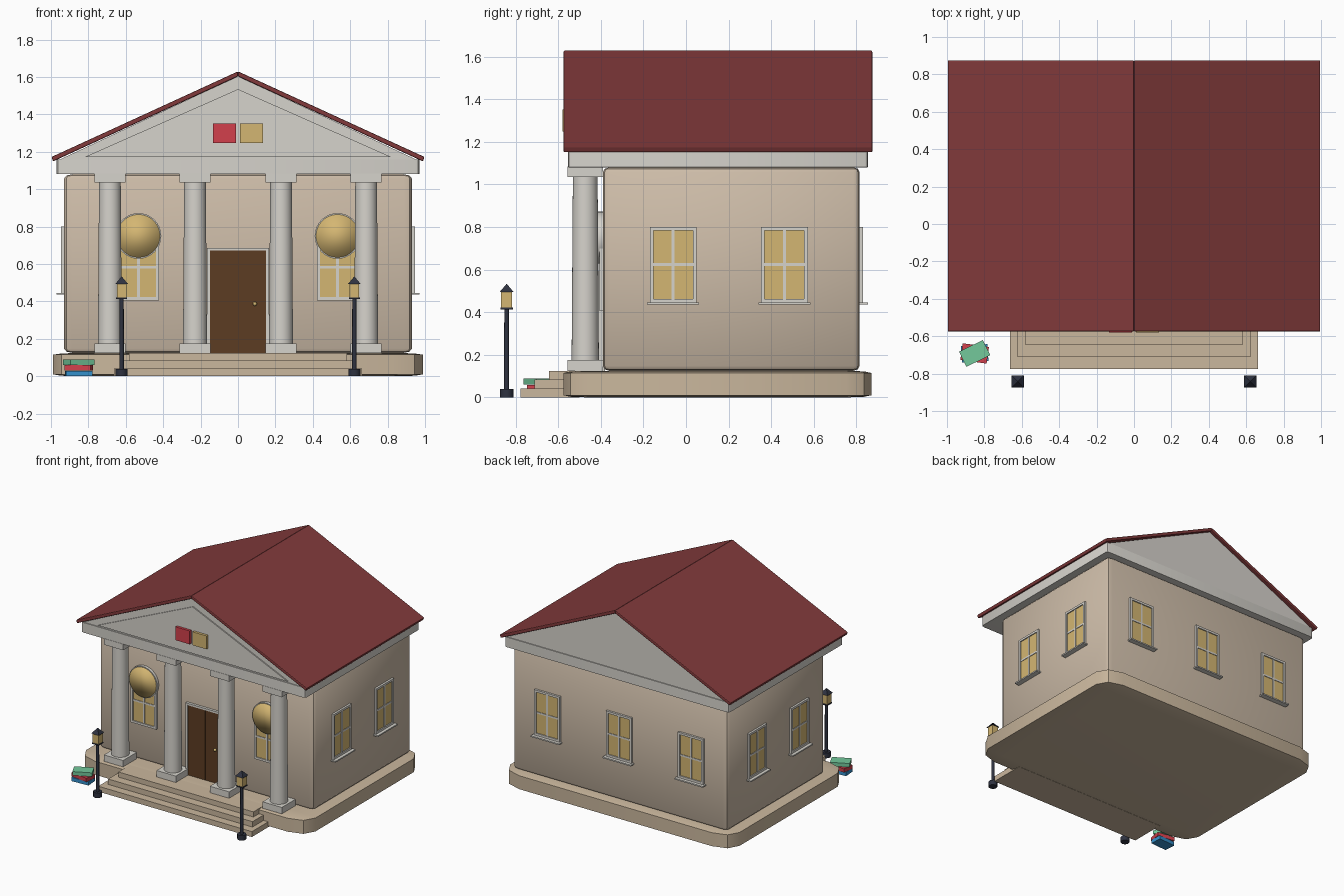
import bpy, bmesh, math
from mathutils import Matrix, Vector

if "Cube" in bpy.data.objects:
    bpy.data.objects.remove(bpy.data.objects["Cube"])


def mat(name, r, g, b):
    m = bpy.data.materials.new(name)
    lin = lambda c: ((c / 255 + 0.055) / 1.055) ** 2.4
    m.diffuse_color = (lin(r), lin(g), lin(b), 1)
    m.use_nodes = True
    m.node_tree.nodes["Principled BSDF"].inputs["Base Color"].default_value = m.diffuse_color
    return m


WALL = mat("wall_beige", 205, 188, 168)
STONE = mat("stone_tan", 202, 183, 157)
TRIM = mat("trim_grey", 214, 211, 204)
ROOF = mat("roof_red", 130, 58, 59)
GLASS = mat("window_gold", 212, 182, 114)
WOOD = mat("door_brown", 92, 60, 34)
IRON = mat("lamp_iron", 46, 50, 64)
BLUE = mat("book_blue", 52, 145, 205)
RED = mat("book_red", 210, 64, 76)
GREEN = mat("book_green", 115, 200, 155)


def finish(name, bm, material, smooth=None):
    bmesh.ops.recalc_face_normals(bm, faces=bm.faces)
    me = bpy.data.meshes.new(name)
    bm.to_mesh(me)
    bm.free()
    me.materials.append(material)
    ob = bpy.data.objects.new(name, me)
    bpy.context.collection.objects.link(ob)
    if smooth:
        bpy.ops.object.select_all(action='DESELECT')
        ob.select_set(True)
        bpy.context.view_layer.objects.active = ob
        bpy.ops.object.shade_smooth_by_angle(angle=math.radians(smooth))
    return ob


def box(name, material, x, y, z, bevel=0, seg=2, m=None):
    """Box from (min, max) ranges; bevel is relative to the box size."""
    bm = bmesh.new()
    bmesh.ops.create_cube(bm, size=1)
    if bevel:
        bmesh.ops.bevel(bm, geom=bm.edges[:], offset=bevel, segments=seg,
                        profile=0.5, affect='EDGES')
    size = Vector((x[1] - x[0], y[1] - y[0], z[1] - z[0]))
    mid = Vector((sum(x) / 2, sum(y) / 2, sum(z) / 2))
    bm.transform((m or Matrix()) @ Matrix.Translation(mid) @ Matrix.Diagonal(size).to_4x4())
    return finish(name, bm, material, 35 if bevel else None)


def cone(name, material, loc, r1, r2, depth, sides, rot=None, smooth=40):
    bm = bmesh.new()
    bmesh.ops.create_cone(bm, cap_ends=True, segments=sides, radius1=r1, radius2=r2, depth=depth)
    bm.transform(Matrix.Translation(loc) @ (rot or Matrix()))
    return finish(name, bm, material, smooth)


def prism(name, material, pts, y0, y1, bevel=0):
    """Extrude an xz outline along y."""
    bm = bmesh.new()
    f = bm.faces.new([bm.verts.new((px, y0, pz)) for px, pz in pts])
    ext = bmesh.ops.extrude_face_region(bm, geom=[f])["geom"]
    bmesh.ops.translate(bm, vec=(0, y1 - y0, 0),
                        verts=[v for v in ext if isinstance(v, bmesh.types.BMVert)])
    if bevel:
        bmesh.ops.bevel(bm, geom=bm.edges[:], offset=bevel, segments=2, profile=0.5, affect='EDGES')
    return finish(name, bm, material)


def window(name, x, y, zc, angle, sill=True):
    """Framed four-pane window facing -y before turning about z."""
    m = Matrix.Translation((x, y, zc)) @ Matrix.Rotation(math.radians(angle), 4, 'Z')
    w, h, t = 0.11, 0.177, 0.017
    box(name + "_glass", GLASS, (-w + t, w - t), (-0.008, 0.01), (-h + t, h - t), m=m)
    for s in (-1, 1):
        a = sorted((s * w, s * (w - t)))
        box(name + "_jamb", TRIM, a, (-0.016, 0.01), (-h, h), m=m)
        a = sorted((s * h, s * (h - t)))
        box(name + "_rail", TRIM, (-w + t, w - t), (-0.016, 0.01), a, m=m)
    box(name + "_mullion", TRIM, (-0.007, 0.007), (-0.013, 0), (-h + t, h - t), m=m)
    box(name + "_crossbar", TRIM, (-w + t, w - t), (-0.012, 0), (-0.007, 0.007), m=m)
    if sill:
        box(name + "_sill", TRIM, (-0.122, 0.122), (-0.04, 0.01), (-h - 0.01, -h), m=m)


# Plinth, hall and entablature
box("plinth", STONE, (-0.99, 0.99), (-0.575, 0.87), (0, 0.125), 0.08)
box("hall_walls", WALL, (-0.93, 0.93), (-0.39, 0.815), (0.125, 1.08), 0.024)
box("entablature", TRIM, (-0.97, 0.97), (-0.555, 0.855), (1.08, 1.16), 0.012)

# Gable and roof
prism("gable", TRIM, [(-0.95, 1.16), (0.95, 1.16), (0, 1.605)], -0.55, 0.85)
prism("pediment_panel", TRIM, [(-0.82, 1.172), (0.82, 1.172), (0, 1.535)], -0.559, -0.55)
for s, side in ((-1, "left"), (1, "right")):
    prism("roof_" + side, ROOF,
          [(0, 1.63), (s * 0.998, 1.172), (s * 0.988, 1.149), (0, 1.603)], -0.575, 0.875, 0.006)

# Open book emblem
box("emblem_left", RED, (-0.134, -0.012), (-0.579, -0.55), (1.248, 1.352))
box("emblem_right", GLASS, (0.012, 0.134), (-0.579, -0.55), (1.248, 1.352))

# Columns
for x in (-0.685, -0.23, 0.23, 0.685):
    box("column_base", TRIM, (x - 0.083, x + 0.083), (-0.557, -0.39), (0.125, 0.175))
    cone("column_shaft", TRIM, (x, -0.473, 0.605), 0.064, 0.058, 0.86, 32)
    box("column_capital", TRIM, (x - 0.083, x + 0.083), (-0.557, -0.39), (1.035, 1.083))

# Double door with surround
for s in (-1, 1):
    box("door_leaf", WOOD, sorted((s * 0.001, s * 0.15)), (-0.405, -0.38), (0.125, 0.672))
    box("door_jamb", TRIM, sorted((s * 0.15, s * 0.166)), (-0.41, -0.38), (0.125, 0.687))
box("door_lintel", TRIM, (-0.15, 0.15), (-0.41, -0.38), (0.672, 0.687))
bm = bmesh.new()
bmesh.ops.create_uvsphere(bm, u_segments=12, v_segments=8, radius=0.011)
bm.transform(Matrix.Translation((0.09, -0.412, 0.387)))
finish("door_knob", bm, GLASS, 60)

# Front windows with round heads
turn = Matrix.Rotation(math.pi / 2, 4, 'X')
for x in (-0.532, 0.532):
    window("front_window", x, -0.39, 0.583, 0, sill=False)
    cone("round_head_rim", TRIM, (x, -0.397, 0.75), 0.122, 0.122, 0.03, 32, turn)
    disc = cone("round_head_glass", GLASS, (x, -0.402, 0.75), 0.115, 0.115, 0.03, 32, turn, 180)

# Side and back windows
for y in (-0.06, 0.462):
    window("right_window", 0.93, y, 0.623, 90)
    window("left_window", -0.93, y, 0.623, -90)
for x in (-0.62, 0, 0.62):
    window("back_window", x, 0.815, 0.623, 180)

# Entrance steps
for w, y, z in ((0.583, -0.643, 0.125), (0.623, -0.711, 0.085), (0.663, -0.776, 0.043)):
    box("step", STONE, (-w, w), (y, -0.5), (0, z - 0.001))

# Lamp posts
quarter = Matrix.Rotation(math.pi / 4, 4, 'Z')
for x in (-0.622, 0.622):
    y = -0.842
    cone("lamp_foot", IRON, (x, y, 0.02), 0.032, 0.032, 0.04, 12)
    cone("lamp_post", IRON, (x, y, 0.23), 0.012, 0.011, 0.38, 12)
    box("lamp_tray", IRON, (x - 0.029, x + 0.029), (y - 0.029, y + 0.029), (0.412, 0.421))
    box("lamp_lantern", GLASS, (x - 0.026, x + 0.026), (y - 0.026, y + 0.026), (0.42, 0.495))
    cone("lamp_cap", IRON, (x, y, 0.513), 0.047, 0.002, 0.038, 4, quarter, None)

# Stack of books by the steps
for i, (name, m, ang) in enumerate((("blue", BLUE, 4), ("red", RED, -8), ("green", GREEN, 26))):
    place = Matrix.Translation((-0.852, -0.692, 0.03 * i)) @ Matrix.Rotation(math.radians(ang), 4, 'Z')
    box("book_" + name, m, (-0.071, 0.071), (-0.045, 0.045), (0, 0.029), m=place)
